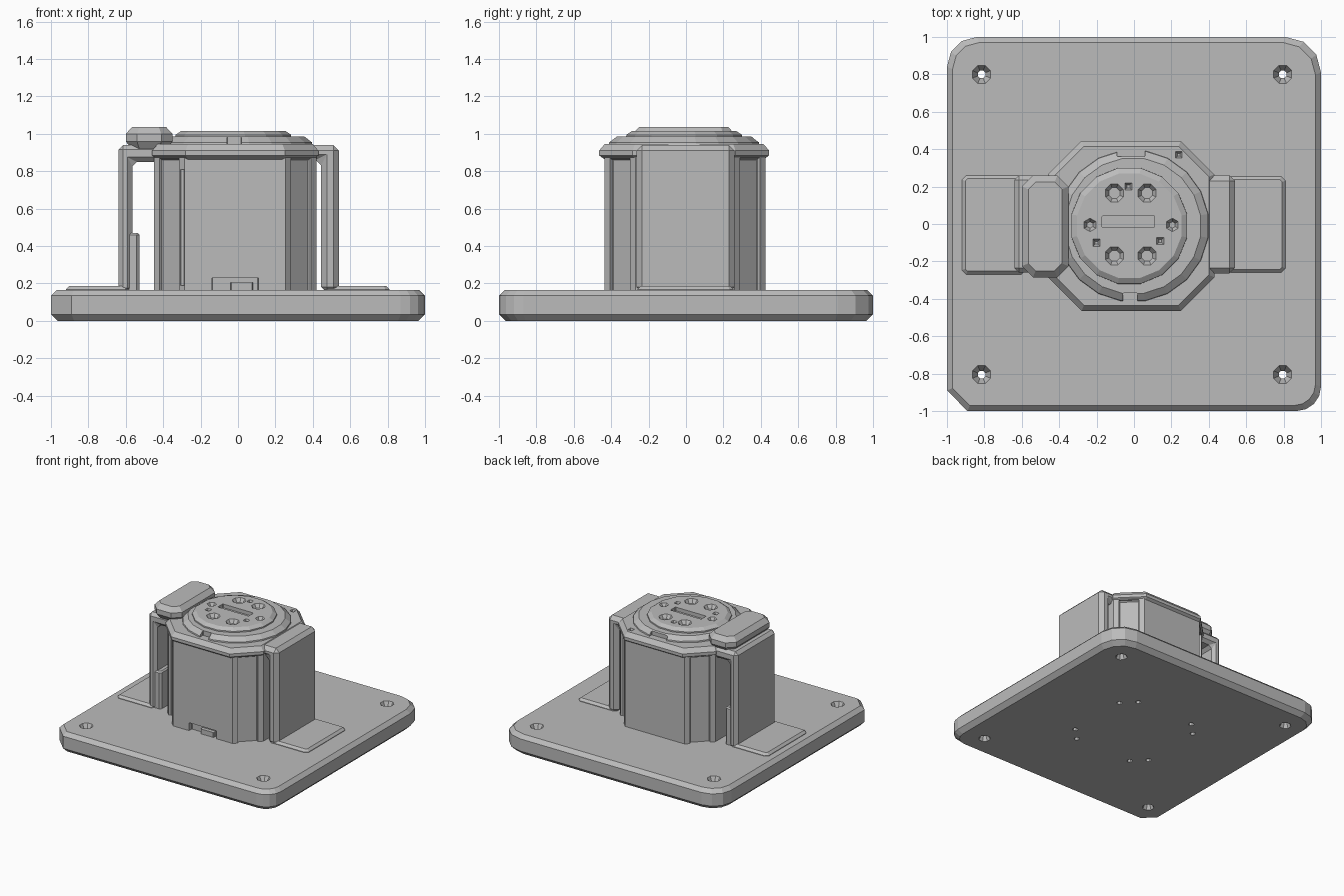
import bpy, bmesh, math
from mathutils import Matrix

cube = bpy.data.objects.get("Cube")
if cube:
    bpy.data.objects.remove(cube, do_unlink=True)

grey = bpy.data.materials.new("plain_grey")
grey.use_nodes = True
colour = (0.5, 0.5, 0.5, 1)
grey.diffuse_color = colour
grey.node_tree.nodes["Principled BSDF"].inputs["Base Color"].default_value = colour


def loft(name, rings):
    """Closed solid through rings of equal point count, bottom to top."""
    bm = bmesh.new()
    loops = [[bm.verts.new(p) for p in ring] for ring in rings]
    n = len(loops[0])
    for a, b in zip(loops, loops[1:]):
        for i in range(n):
            j = (i + 1) % n
            bm.faces.new((a[i], a[j], b[j], b[i]))
    bm.faces.new(loops[0][::-1])
    bm.faces.new(loops[-1])
    bmesh.ops.recalc_face_normals(bm, faces=bm.faces)
    mesh = bpy.data.meshes.new(name)
    bm.to_mesh(mesh)
    bm.free()
    mesh.materials.append(grey)
    ob = bpy.data.objects.new(name, mesh)
    bpy.context.collection.objects.link(ob)
    return ob


def outline(x0, x1, y0, y1, cuts, z, inset=0):
    """Rectangle with cut corners; cuts holds (size, segments) from front left round."""
    x0, x1, y0, y1 = x0 + inset, x1 - inset, y0 + inset, y1 - inset
    pts = []
    corners = [(x0, y0, 1, 1), (x1, y0, -1, 1), (x1, y1, -1, -1), (x0, y1, 1, -1)]
    for k, ((x, y, sx, sy), (r, seg)) in enumerate(zip(corners, cuts)):
        r = max(r - 0.6 * inset, 0.005)
        cx, cy = x + sx * r, y + sy * r
        for i in range(seg + 1):
            a = math.pi + (k + i / seg) * math.pi / 2
            pts.append((cx + r * math.cos(a), cy + r * math.sin(a), z))
    return pts


def circle(x, y, r, z, n=8):
    step = 2 * math.pi / n
    return [(x + r * math.cos((i + 0.5) * step), y + r * math.sin((i + 0.5) * step), z)
            for i in range(n)]


def box(name, x0, x1, y0, y1, z0, z1, chamfer=0.0):
    cuts = [(0.005 + chamfer, 1)] * 4
    rings = [outline(x0, x1, y0, y1, cuts, z0)]
    if chamfer:
        rings.append(outline(x0, x1, y0, y1, cuts, z1 - chamfer))
    rings.append(outline(x0, x1, y0, y1, cuts, z1, chamfer))
    return loft(name, rings)


def extrude_side(name, profile, y0, y1, bevel):
    """Extrude an x-z profile along y and chamfer its edges."""
    ob = loft(name, [[(x, y, z) for x, z in profile] for y in (y0, y1)])
    mod = ob.modifiers.new("chamfer", "BEVEL")
    mod.width, mod.segments = bevel, 1
    mod.limit_method, mod.angle_limit = "ANGLE", math.radians(50)
    return ob


def cut(target, cutters):
    bpy.context.view_layer.objects.active = target
    for c in cutters:
        c.hide_render = True
        mod = target.modifiers.new("cut", "BOOLEAN")
        mod.operation, mod.object, mod.solver = "DIFFERENCE", c, "EXACT"
        bpy.ops.object.modifier_apply(modifier=mod.name)
        bpy.data.objects.remove(c, do_unlink=True)


def pocket(x, y, r, top, depth, n=8):
    return loft("cutter", [circle(x, y, r * 0.4, top - depth, n), circle(x, y, r, top, n),
                           circle(x, y, r, top + 0.02, n)])


# Base plate with chamfered rims, corner holes and screw holes below
corners = [(0.11, 1), (0.13, 4), (0.19, 3), (0.16, 3)]
plate = loft("base_plate", [outline(-1, 1, -1, 1, corners, z, d)
                            for z, d in ((0, 0.035), (0.035, 0), (0.135, 0), (0.165, 0.03))])
holes = []
for x in (-0.815, 0.795):
    for y in (-0.805, 0.8):
        holes.append(loft("cutter", [circle(x, y, r, z) for r, z in
                     ((0.045, -0.02), (0.045, 0), (0.022, 0.05), (0.022, 0.11),
                      (0.052, 0.165), (0.052, 0.2))]))
for sx in (-1, 1):
    for sy in (-1, 1):
        for x, y in ((0.26, 0.36), (0.36, 0.26)):
            holes.append(loft("cutter", [circle(sx * x, sy * y, 0.022, z, 6)
                                         for z in (-0.02, 0.05)]))
cut(plate, holes)

# Eight-sided housing
oct_cuts = [(0.165, 1)] * 4
body = loft("housing", [outline(-0.45, 0.42, -0.435, 0.425, oct_cuts, z) for z in (0.15, 0.9)])
cutters = [box("cutter", -0.14, 0.11, -0.5, -0.40, 0.1, 0.23),
           box("cutter", -0.31, -0.285, -0.5, -0.41, 0.19, 0.81)]
# Recessed panels in the slanted faces
for sx, sy in ((-1, -1), (1, -1), (1, 1), (-1, 1)):
    c = box("cutter", -0.022, 0.022, -0.075, 0.075, 0.14, 0.87)
    mx = 0.3375 if sx > 0 else -0.3675
    my = 0.3425 if sy > 0 else -0.3525
    c.data.transform(Matrix.Translation((mx, my, 0))
                     @ Matrix.Rotation(math.atan2(sy, sx), 4, "Z"))
    cutters.append(c)
cut(body, cutters)
box("front_latch", -0.04, 0.08, -0.43, -0.38, 0.15, 0.205)

# Overhanging lid with a stepped ring and a face disc
lid_cuts = [(0.18, 1)] * 4
lid = loft("lid", [outline(-0.46, 0.43, -0.465, 0.445, lid_cuts, z, d) for z, d in
                   ((0.86, 0.035), (0.885, 0), (0.91, 0), (0.945, 0.03))])
cut(lid, [pocket(0.24, 0.37, 0.025, 0.945, 0.03, 4)])
ring = loft("lid_ring", [circle(-0.005, -0.01, r, z, 20) for r, z in
                         ((0.41, 0.93), (0.405, 0.955), (0.365, 0.985))])
cut(ring, [box("cutter", -0.06, 0.02, -0.5, -0.37, 0.945, 1.1),
           box("cutter", -0.09, 0.06, 0.36, 0.5, 0.945, 1.1)])
disc = loft("face_disc", [circle(-0.025, -0.01, r, z, 16) for r, z in
                          ((0.318, 0.95), (0.315, 0.995), (0.285, 1.015))])
pockets = [pocket(x, y, 0.052, 1.015, 0.045) for x in (-0.105, 0.07) for y in (-0.17, 0.165)]
pockets += [pocket(x, -0.005, 0.036, 1.015, 0.035, 6) for x in (-0.235, 0.205)]
pockets += [pocket(x, y, 0.027, 1.015, 0.025, 4)
            for x, y in ((-0.2, -0.1), (0.14, -0.09), (-0.03, 0.2))]
pockets.append(box("cutter", -0.17, 0.11, -0.02, 0.045, 0.975, 1.1))
cut(disc, pockets)

# Side brackets: arm over the top, wall, and a foot lying on the plate
extrude_side("left_bracket", [(0.36, 0.86), (0.445, 0.86), (0.445, 0.15), (0.54, 0.15),
                              (0.54, 0.94), (0.36, 0.94)], -0.265, 0.26, 0.03)
box("left_foot", 0.46, 0.81, -0.26, 0.255, 0.15, 0.187, 0.018)
extrude_side("right_bracket", [(-0.38, 0.85), (-0.565, 0.85), (-0.565, 0.15), (-0.64, 0.15),
                               (-0.64, 0.94), (-0.38, 0.94)], -0.26, 0.26, 0.025)
box("right_bracket_pad", -0.6, -0.527, -0.25, 0.25, 0.15, 0.47, 0.01)
box("right_foot", -0.92, -0.58, -0.27, 0.26, 0.15, 0.187, 0.018)

# Raised clamp bar over the right bracket
knob_cuts = [(0.06, 1)] * 4
loft("clamp_bar", [outline(-0.6, -0.35, -0.285, 0.26, knob_cuts, z, d) for z, d in
                   ((0.92, 0.03), (0.96, 0), (1.0, 0), (1.037, 0.035))])
